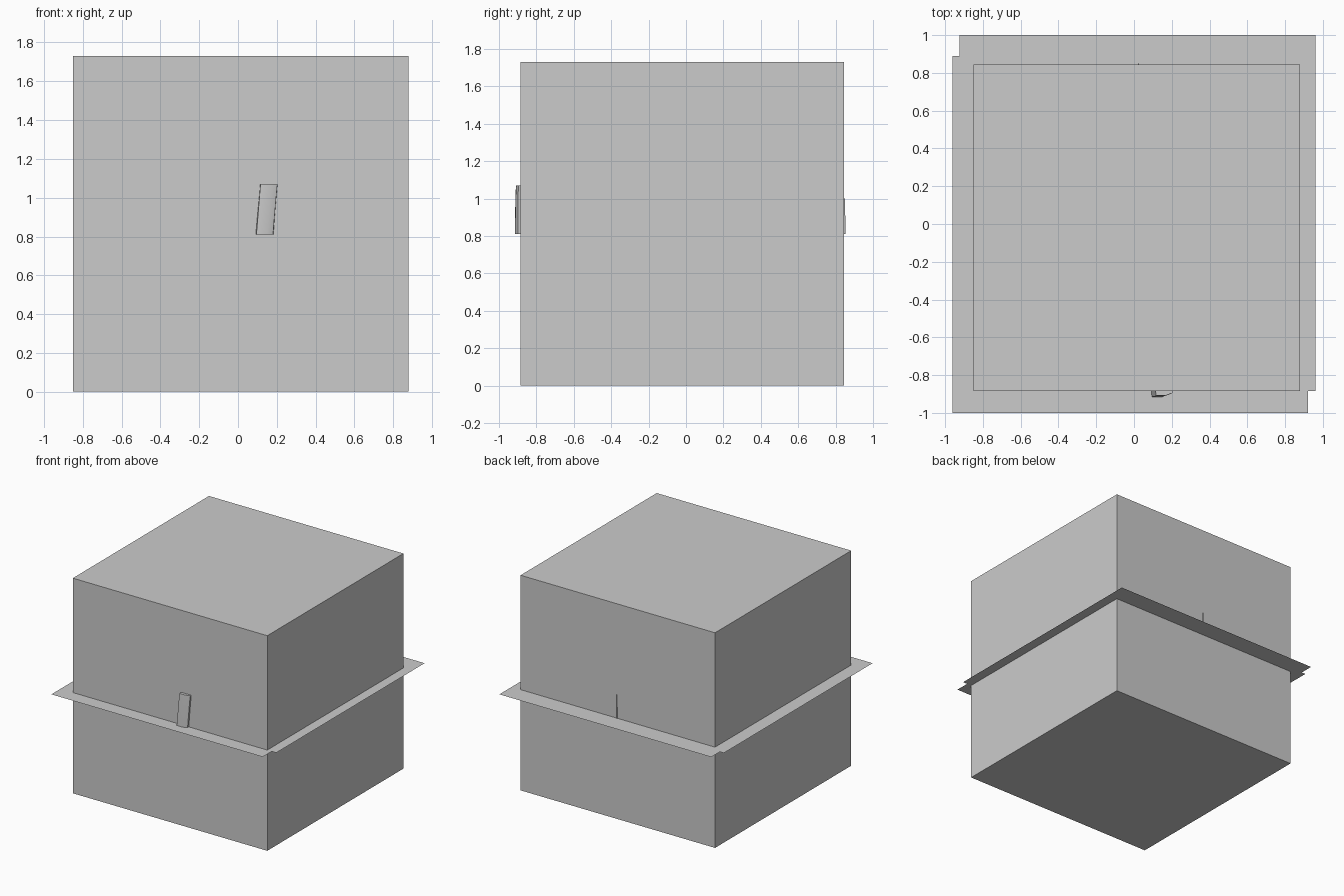
import bpy
import bmesh

if "Cube" in bpy.data.objects:
    bpy.data.objects.remove(bpy.data.objects["Cube"])


def finish(name, bm):
    bmesh.ops.recalc_face_normals(bm, faces=bm.faces)
    mesh = bpy.data.meshes.new(name)
    bm.to_mesh(mesh)
    bm.free()
    obj = bpy.data.objects.new(name, mesh)
    bpy.context.collection.objects.link(obj)
    return obj


def box(name, lo, hi):
    bm = bmesh.new()
    bmesh.ops.create_cube(bm, size=1)
    for v in bm.verts:
        v.co = [lo[i] + (v.co[i] + 0.5) * (hi[i] - lo[i]) for i in range(3)]
    return finish(name, bm)


def loft(name, sections):
    """Closed solid through (z, outline) sections."""
    bm = bmesh.new()
    rings = [[bm.verts.new((x, y, z)) for x, y in pts] for z, pts in sections]
    for a, b in zip(rings, rings[1:]):
        n = len(a)
        for i in range(n):
            j = (i + 1) % n
            bm.faces.new((a[i], a[j], b[j], b[i]))
    bm.faces.new(rings[0][::-1])
    bm.faces.new(rings[-1])
    return finish(name, bm)


Z = 0.81  # level of the flat sheet

# Main enclosing box
box("main_box", (-0.85, -0.885, 0), (0.88, 0.845, 1.73))

# Paper-thin sheet: outline of two offset squares, notched at two corners
outline = [(-0.96, -1), (0.92, -1), (0.92, -0.885), (0.96, -0.885),
           (0.96, 1), (-0.925, 1), (-0.925, 0.89), (-0.96, 0.89)]
bm = bmesh.new()
bm.faces.new([bm.verts.new((x, y, Z)) for x, y in outline])
finish("flat_sheet", bm)

# Leaning tab that pokes out of the front
tab = loft("front_tab", [
    (Z, [(0.09, -0.87), (0.095, -0.915), (0.15, -0.915), (0.18, -0.898), (0.185, -0.87)]),
    (1.02, [(0.11, -0.87), (0.112, -0.912), (0.165, -0.91), (0.198, -0.898), (0.20, -0.87)]),
    (1.07, [(0.114, -0.87), (0.116, -0.909), (0.17, -0.907), (0.203, -0.895), (0.205, -0.87)]),
])
bpy.context.view_layer.objects.active = tab
tab.select_set(True)
bpy.ops.object.shade_smooth_by_angle(angle=0.7)

# Thin sliver that just breaks through the back
loft("back_sliver", [
    (Z, [(0.014, 0.83), (0.032, 0.83), (0.023, 0.853)]),
    (1.0, [(0.014, 0.83), (0.032, 0.83), (0.023, 0.85)]),
])
